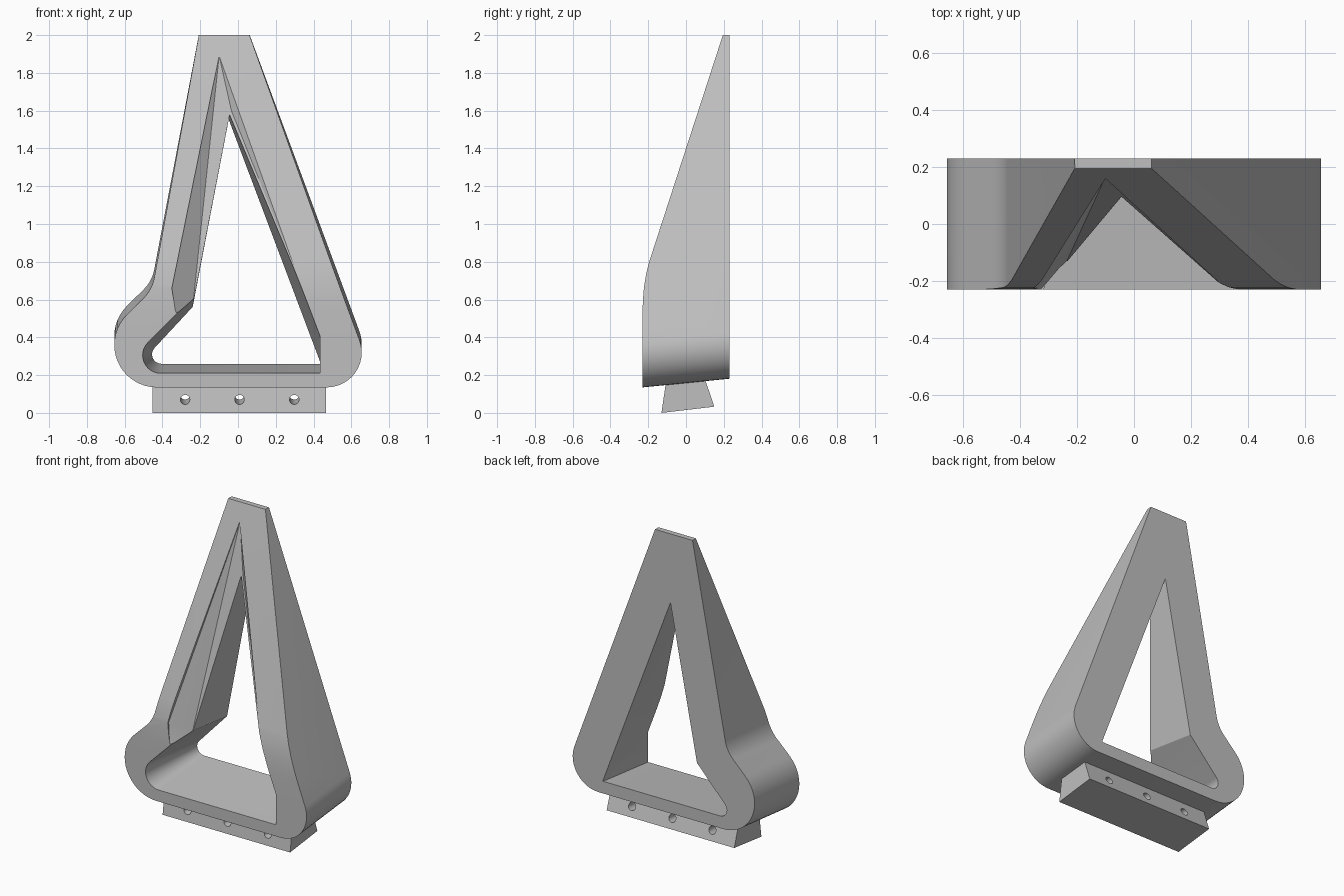
import bpy, bmesh, math
from mathutils import Vector

old = bpy.data.objects.get("Cube")
if old:
    bpy.data.objects.remove(old, do_unlink=True)

DEPTH, RISE = 0.23, 0.1     # half depth, and climb of the bottom towards the back

grey = bpy.data.materials.new("plain grey")
grey.use_nodes = True
grey.diffuse_color = (0.52, 0.52, 0.52, 1)
grey.node_tree.nodes["Principled BSDF"].inputs["Base Color"].default_value = grey.diffuse_color


def arc(cx, cz, r, start, end, n=12):
    angles = [math.radians(start + (end - start) * i / n) for i in range(n + 1)]
    return [(cx + r * math.cos(a), cz + r * math.sin(a)) for a in angles]


def make(name, bm):
    bmesh.ops.recalc_face_normals(bm, faces=bm.faces)
    mesh = bpy.data.meshes.new(name)
    bm.to_mesh(mesh)
    bm.free()
    mesh.materials.append(grey)
    obj = bpy.data.objects.new(name, mesh)
    bpy.context.collection.objects.link(obj)
    return obj


def loft(name, first, last):
    """Solid between two matching rings of 3D points."""
    bm = bmesh.new()
    a = [bm.verts.new(p) for p in first]
    b = [bm.verts.new(p) for p in last]
    bm.faces.new(a)
    bm.faces.new(b[::-1])
    for i in range(len(a)):
        j = (i + 1) % len(a)
        bm.faces.new((a[i], b[i], b[j], a[j]))
    return make(name, bm)


def at_y(points, y, rise=0.0):
    return [(x, y, z + rise) for x, z in points]


def at_x(points, x):
    return [(x, y, z) for y, z in points]


def hull(name, points):
    bm = bmesh.new()
    for p in points:
        bm.verts.new(p)
    bmesh.ops.convex_hull(bm, input=bm.verts)
    return make(name, bm)


def combine(obj, cutter, operation):
    mod = obj.modifiers.new(operation, 'BOOLEAN')
    mod.object, mod.operation, mod.solver = cutter, operation, 'EXACT'
    bpy.context.view_layer.update()
    result = bpy.data.meshes.new_from_object(
        obj.evaluated_get(bpy.context.evaluated_depsgraph_get()))
    obj.modifiers.clear()
    obj.data = result
    bpy.data.objects.remove(cutter, do_unlink=True)


# Outer outline: rounded right foot, bulging left foot, hollow neck, tapering sides
outline = (arc(0.47, 0.32, 0.185, 20, -90)
           + arc(-0.43, 0.36, 0.225, -90, -225, 18)
           + arc(-0.64, 0.75, 0.2, -45, -11, 8)
           + [(-0.18, 2.1), (0.008, 2.1)])
frame = loft("triangular_frame", at_y(outline, -DEPTH), at_y(outline, DEPTH, 2 * DEPTH * RISE))

# Side profile: flat back and top, sloping front
side = [(DEPTH, 0), (DEPTH, 2), (0.195, 2), (-0.195, 0.8), (-0.21, 0.74),
        (-0.222, 0.67), (-0.228, 0.6), (-DEPTH, 0.54), (-DEPTH, 0)]
combine(frame, loft("side_profile", at_x(side, -1), at_x(side, 1)), 'INTERSECT')

# Tapering opening, round at the lower left
front_ring = arc(-0.41, 0.305, 0.095, 270, 135) + [
    (-0.23, 0.62), (-0.033, 1.64), (0.435, 0.405), (0.435, 0.21)]
back_ring = arc(-0.405, 0.31, 0.05, 270, 135) + [
    (-0.24, 0.56), (-0.049, 1.553), (0.435, 0.27), (0.435, 0.26)]


def extend(p, q, t):
    return [tuple(Vector(a).lerp(Vector(b), t)) for a, b in zip(p, q)]


f3, b3 = at_y(front_ring, -DEPTH), at_y(back_ring, DEPTH)
combine(frame, loft("opening", extend(f3, b3, -0.05), extend(f3, b3, 1.05)), 'DIFFERENCE')

# Chamfer along the upper inner edges, meeting in a long tip
edge = [(-0.10, 0.164, 1.89), (-0.35, -0.213, 0.66), (-0.33, -0.232, 0.53),
        (-0.035, 0.1, 1.6), (-0.24, -0.14, 0.56), (0.295, -0.2, 0.78)]
combine(frame, hull("chamfer", edge + [(x, -0.6, z) for x, y, z in edge]), 'DIFFERENCE')

# Dovetail mounting block with three through holes
trapezoid = [(-0.13, 0.0), (0.15, 0.033), (0.1, 0.18), (-0.108, 0.15)]
block = loft("mounting_block", at_x(trapezoid, -0.452), at_x(trapezoid, 0.466))
for x in (-0.28, 0.008, 0.298):
    ring = arc(x, 0.07, 0.025, 0, 345, 23)
    combine(block, loft("bolt_hole", at_y(ring, -0.25, -0.013), at_y(ring, 0.25, 0.037)), 'DIFFERENCE')

# Smooth curved walls, keep real edges sharp
for obj in (frame, block):
    bpy.ops.object.select_all(action='DESELECT')
    obj.select_set(True)
    bpy.context.view_layer.objects.active = obj
    bpy.ops.object.shade_smooth_by_angle(angle=math.radians(25))
